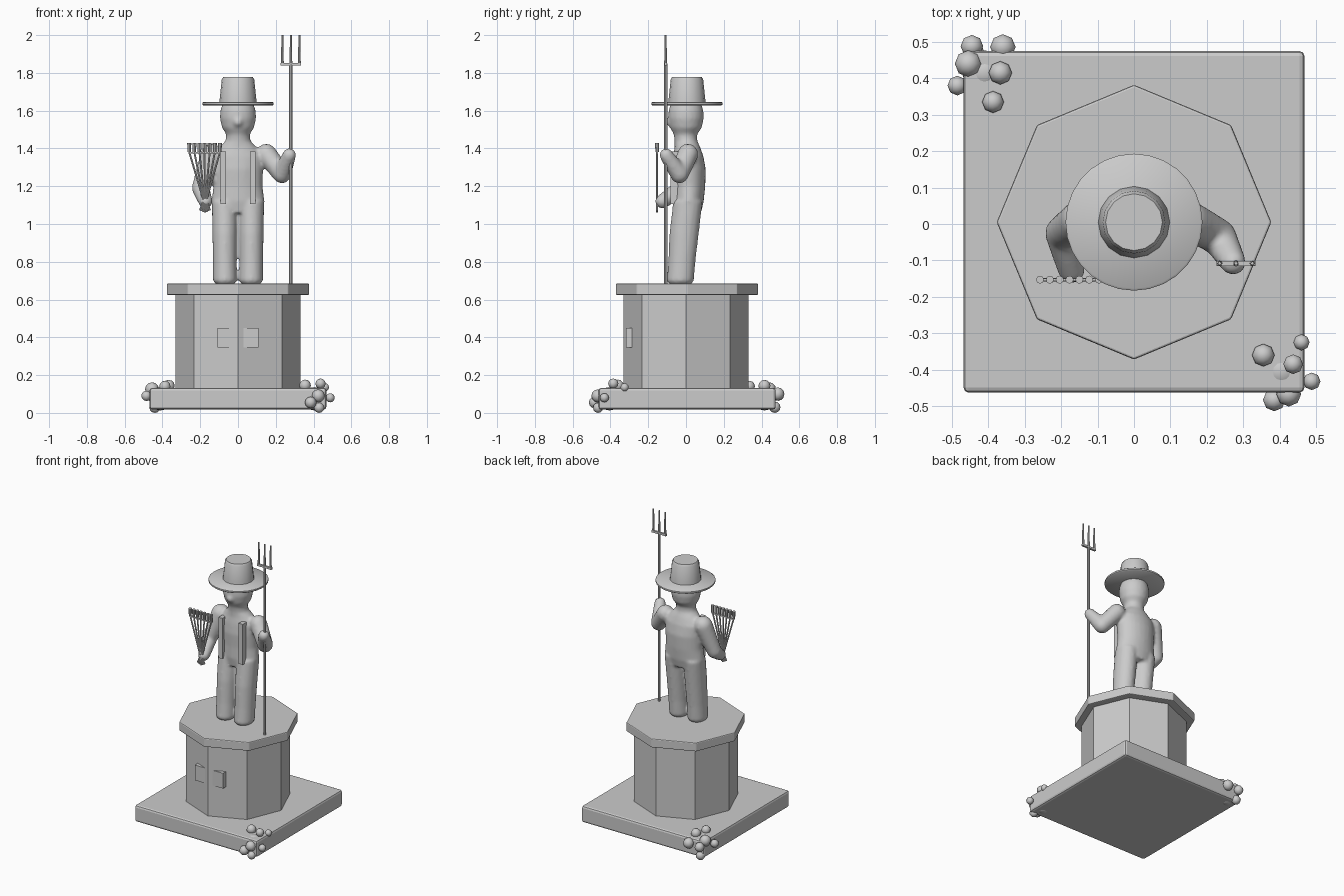
import bpy, bmesh, math
from mathutils import Vector, Matrix

if "Cube" in bpy.data.objects:
    bpy.data.objects.remove(bpy.data.objects["Cube"])


def finish(bm, name, smooth=None, bevel=0):
    bmesh.ops.recalc_face_normals(bm, faces=bm.faces[:])
    me = bpy.data.meshes.new(name)
    bm.to_mesh(me)
    bm.free()
    ob = bpy.data.objects.new(name, me)
    bpy.context.collection.objects.link(ob)
    if bevel:
        m = ob.modifiers.new("bevel", "BEVEL")
        m.width, m.segments, m.limit_method = bevel, 2, 'ANGLE'
    if smooth:
        bpy.ops.object.select_all(action='DESELECT')
        bpy.context.view_layer.objects.active = ob
        ob.select_set(True)
        bpy.ops.object.shade_smooth_by_angle(angle=math.radians(smooth))
    return ob


def add_box(bm, lo, hi):
    lo, hi = Vector(lo), Vector(hi)
    mat = Matrix.Translation((lo + hi) / 2) @ Matrix.Diagonal((*(hi - lo), 1))
    bmesh.ops.create_cube(bm, size=1, matrix=mat)


def add_loft(bm, rings, n=16, turn=0):
    """Capped stack of ellipses given as (x, y, z, rx, ry)."""
    loops = []
    for x, y, z, rx, ry in rings:
        loops.append([bm.verts.new((x + rx * math.cos(turn + math.tau * i / n),
                                    y + ry * math.sin(turn + math.tau * i / n), z))
                      for i in range(n)])
    for a, b in zip(loops, loops[1:]):
        for i in range(n):
            bm.faces.new((a[i], a[(i + 1) % n], b[(i + 1) % n], b[i]))
    bm.faces.new(loops[0][::-1])
    bm.faces.new(loops[-1])


def add_ball(bm, c, r, u=16, v=10):
    bmesh.ops.create_uvsphere(bm, u_segments=u, v_segments=v, radius=r,
                              matrix=Matrix.Translation(c))


def add_rod(bm, a, b, r1, r2=None, n=8):
    a, b = Vector(a), Vector(b)
    d = b - a
    mat = Matrix.Translation((a + b) / 2) @ d.to_track_quat('Z', 'Y').to_matrix().to_4x4()
    bmesh.ops.create_cone(bm, cap_ends=True, segments=n, radius1=r1,
                          radius2=r1 if r2 is None else r2, depth=d.length, matrix=mat)


def add_limb(bm, pts):
    """Rounded limb through (x, y, z, radius) points."""
    for p in pts:
        add_ball(bm, p[:3], p[3])
    for p, q in zip(pts, pts[1:]):
        add_rod(bm, p[:3], q[:3], p[3], q[3], 16)


# square base slab
bm = bmesh.new()
add_box(bm, (-0.468, -0.463, 0.018), (0.468, 0.475, 0.132))
finish(bm, "base_slab", bevel=0.014)

# octagonal pedestal, cap and plaque
bm = bmesh.new()
add_loft(bm, [(0, 0, 0.125, 0.33, 0.33), (0, 0, 0.63, 0.33, 0.33)], 8)
finish(bm, "pedestal")
bm = bmesh.new()
add_loft(bm, [(0, 0.005, 0.624, 0.377, 0.377), (0, 0.005, 0.685, 0.377, 0.377)], 8)
finish(bm, "pedestal_cap", bevel=0.006)
bm = bmesh.new()
add_box(bm, (-0.108, -0.318, 0.345), (0.108, -0.27, 0.45))
finish(bm, "plaque")

# figure: legs, torso, head and arms fused into one smooth skin
bm = bmesh.new()
for s in (-1, 1):
    add_loft(bm, [(s * 0.069, -0.03, 0.68, 0.048, 0.058),
                  (s * 0.069, -0.03, 0.70, 0.064, 0.072),
                  (s * 0.07, -0.022, 0.80, 0.063, 0.072),
                  (s * 0.07, -0.01, 0.95, 0.066, 0.078),
                  (s * 0.07, 0.01, 1.12, 0.069, 0.078)])
add_loft(bm, [(0, 0.01, 1.06, 0.125, 0.07), (0, 0.012, 1.12, 0.141, 0.082),
              (0, 0.016, 1.20, 0.130, 0.086), (0, 0.015, 1.29, 0.133, 0.09),
              (0, 0.012, 1.36, 0.135, 0.08), (0, 0.008, 1.405, 0.10, 0.068),
              (0, 0.0, 1.44, 0.066, 0.06), (0, -0.003, 1.475, 0.062, 0.062),
              (0, 0, 1.51, 0.085, 0.084), (0, 0, 1.56, 0.096, 0.094),
              (0, 0, 1.60, 0.094, 0.092), (0, 0, 1.64, 0.08, 0.08)], 24)
add_ball(bm, (0, -0.078, 1.54), 0.028)
add_limb(bm, [(-0.14, 0.012, 1.365, 0.06), (-0.198, -0.025, 1.19, 0.047),
              (-0.172, -0.125, 1.12, 0.038)])
add_limb(bm, [(0.15, 0.01, 1.37, 0.055), (0.232, -0.035, 1.265, 0.05),
              (0.272, -0.105, 1.365, 0.036)])
fig = finish(bm, "figure")
m = fig.modifiers.new("fuse", "REMESH")
m.mode, m.voxel_size, m.use_smooth_shade = 'VOXEL', 0.01, True
m = fig.modifiers.new("soften", "SMOOTH")
m.factor, m.iterations = 0.5, 5

# suspenders
for s, side in ((-1, "left"), (1, "right")):
    bm = bmesh.new()
    x = s * 0.078
    add_box(bm, (x - 0.015, -0.082, 1.105), (x + 0.015, -0.04, 1.385))
    finish(bm, "suspender_" + side)

# hat brim, crown and band
bm = bmesh.new()
add_loft(bm, [(0, 0.005, z, r, r) for z, r in
              ((1.627, 0.182), (1.632, 0.188), (1.642, 0.188), (1.647, 0.182))], 28)
finish(bm, "hat_brim", smooth=50)
bm = bmesh.new()
add_loft(bm, [(0, 0.005, z, r, r) for z, r in
              ((1.64, 0.099), (1.66, 0.097), (1.765, 0.086), (1.779, 0.078))], 16)
finish(bm, "hat_crown", smooth=25)

# three-pronged fork standing on the pedestal
bm = bmesh.new()
fx, fy = 0.28, -0.108
add_rod(bm, (fx, fy, 0.685), (fx, fy, 1.85), 0.009)
add_box(bm, (fx - 0.054, fy - 0.007, 1.838), (fx + 0.054, fy + 0.007, 1.852))
for i in (-1, 0, 1):
    add_rod(bm, (fx + i * 0.045, fy, 1.845), (fx + i * 0.045, fy, 2.0), 0.0075, 0.005)
finish(bm, "fork", smooth=35)

# sheaf of stalks held in the other hand
bm = bmesh.new()
for i in range(-3, 4):
    top = (-0.177 + i * 0.027, -0.153, 1.38)
    add_rod(bm, (-0.175 - i * 0.009, -0.153, 1.06 + 0.004 * abs(i)),
            (-0.175, -0.153, 1.14), 0.005)
    add_rod(bm, (-0.175 + i * 0.002, -0.153, 1.12), top, 0.005)
    add_rod(bm, top, (top[0], top[1], 1.43), 0.009, 0.011)
add_box(bm, (-0.262, -0.157, 1.372), (-0.092, -0.149, 1.38))
finish(bm, "stalk_sheaf", smooth=35)

# piles of round produce on two opposite corners
piles = {
    "front": ((0.405, -0.405, 0.075, 0.062), (0.355, -0.36, 0.145, 0.031),
              (0.437, -0.385, 0.155, 0.027), (0.488, -0.432, 0.08, 0.024),
              (0.425, -0.467, 0.09, 0.034), (0.385, -0.483, 0.055, 0.031),
              (0.46, -0.325, 0.135, 0.022), (0.43, -0.465, 0.027, 0.027)),
    "back": ((-0.41, 0.415, 0.075, 0.062), (-0.445, 0.488, 0.095, 0.031),
             (-0.36, 0.486, 0.1, 0.035), (-0.455, 0.44, 0.125, 0.037),
             (-0.367, 0.415, 0.143, 0.032), (-0.485, 0.38, 0.09, 0.027),
             (-0.387, 0.335, 0.14, 0.03), (-0.44, 0.47, 0.03, 0.03))}
for side, balls in piles.items():
    bm = bmesh.new()
    for i, (x, y, z, r) in enumerate(balls):
        add_ball(bm, (x, y, z), r, 12 if i == 0 else 8, 8 if i == 0 else 6)
    finish(bm, "produce_pile_" + side, smooth=60)
